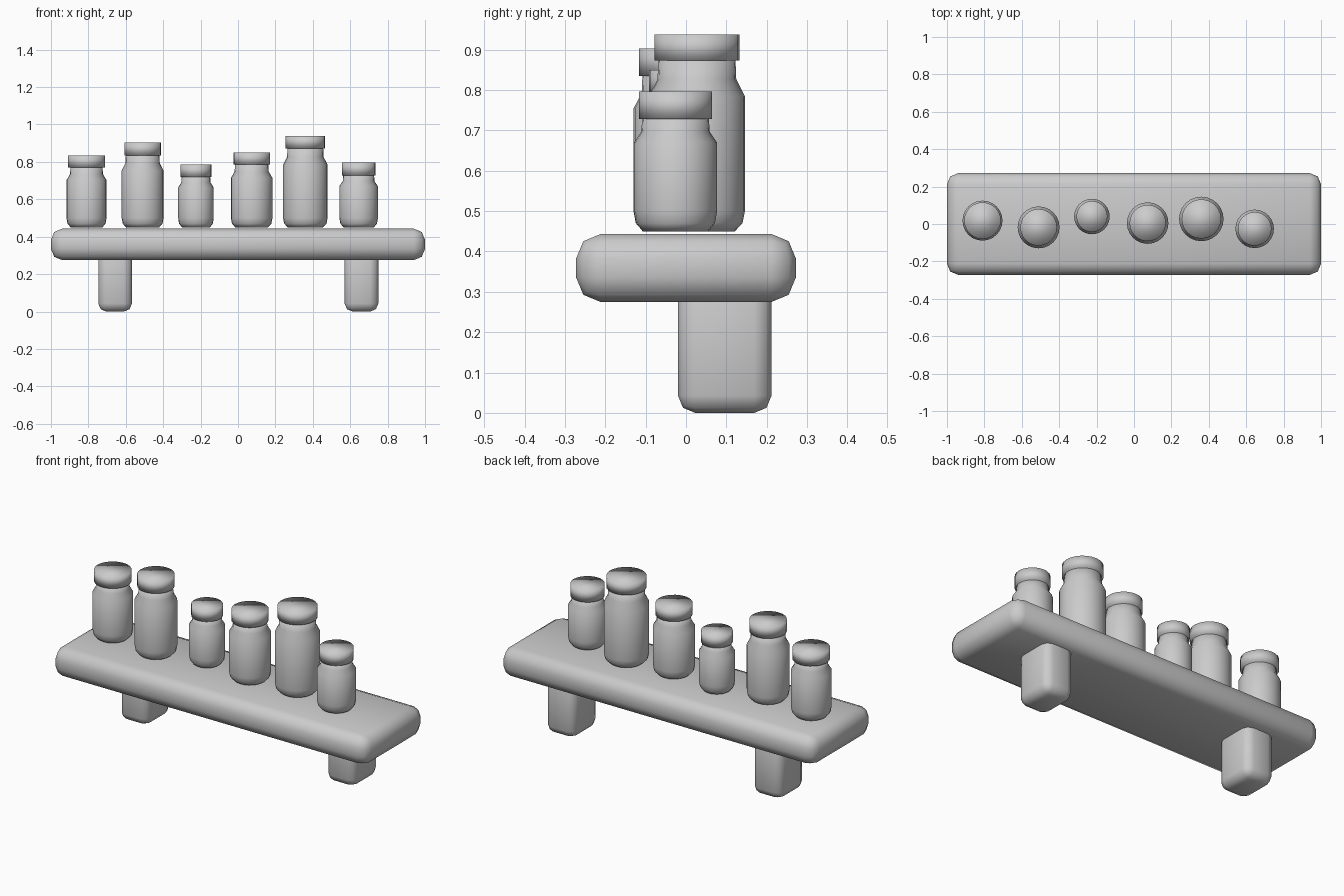
import bpy, bmesh
from math import cos, sin, tau

cube = bpy.data.objects.get("Cube")
if cube:
    bpy.data.objects.remove(cube, do_unlink=True)

grey = bpy.data.materials.new("plain_grey")
grey.use_nodes = True
GREY = (0.6, 0.6, 0.6, 1)
grey.diffuse_color = GREY
grey.node_tree.nodes["Principled BSDF"].inputs["Base Color"].default_value = GREY


def finish(name, bm, location):
    """Turn a bmesh into a fully smooth-shaded grey object."""
    bmesh.ops.recalc_face_normals(bm, faces=bm.faces)
    for f in bm.faces:
        f.smooth = True
    mesh = bpy.data.meshes.new(name)
    bm.to_mesh(mesh)
    bm.free()
    mesh.materials.append(grey)
    obj = bpy.data.objects.new(name, mesh)
    obj.location = location
    bpy.context.collection.objects.link(obj)
    return obj


def rounded_box(name, size, location, bevel):
    bm = bmesh.new()
    bmesh.ops.create_cube(bm, size=1)
    bmesh.ops.scale(bm, vec=size, verts=bm.verts)
    bmesh.ops.bevel(bm, geom=bm.edges[:], offset=bevel, segments=2,
                    profile=0.5, affect='EDGES')
    return finish(name, bm, location)


def turned(name, profile, location, sides=24):
    """Revolve (radius, height) points about z and cap both ends."""
    bm = bmesh.new()
    rings = [[bm.verts.new((r * cos(tau * i / sides), r * sin(tau * i / sides), z))
              for i in range(sides)] for r, z in profile]
    for low, high in zip(rings, rings[1:]):
        for i in range(sides):
            j = (i + 1) % sides
            bm.faces.new((low[i], low[j], high[j], high[i]))
    bm.faces.new(rings[0][::-1])
    bm.faces.new(rings[-1])
    return finish(name, bm, location)


# Shelf board and its two brackets
rounded_box("shelf_board", (2, 0.544, 0.168), (0, 0, 0.359), 0.06)
for side, x in (("right", -0.657), ("left", 0.66)):
    rounded_box(side + "_bracket", (0.18, 0.232, 0.34), (x, 0.096, 0.17), 0.043)

# Jars: x, y, body radius, lid radius, lid underside, lid top
BASE = 0.45
jars = [
    (-0.81, 0.018, 0.107, 0.098, 0.77, 0.835),
    (-0.51, -0.018, 0.112, 0.098, 0.835, 0.903),
    (-0.225, 0.04, 0.095, 0.083, 0.72, 0.785),
    (0.073, 0.005, 0.111, 0.097, 0.785, 0.85),
    (0.36, 0.027, 0.119, 0.105, 0.873, 0.938),
    (0.645, -0.026, 0.103, 0.09, 0.728, 0.796),
]
for n, (x, y, r, lid_r, lid_z, top) in enumerate(jars, 1):
    h = lid_z - BASE
    turned(f"jar_{n}_body",
           [(r * 0.79, 0), (r * 0.95, 0.02), (r, 0.05), (r, h * 0.79),
            (r * 0.82, h * 0.89), (r * 0.8, h + 0.01)], (x, y, BASE))
    turned(f"jar_{n}_lid", [(lid_r, 0), (lid_r, top - lid_z)], (x, y, lid_z))
